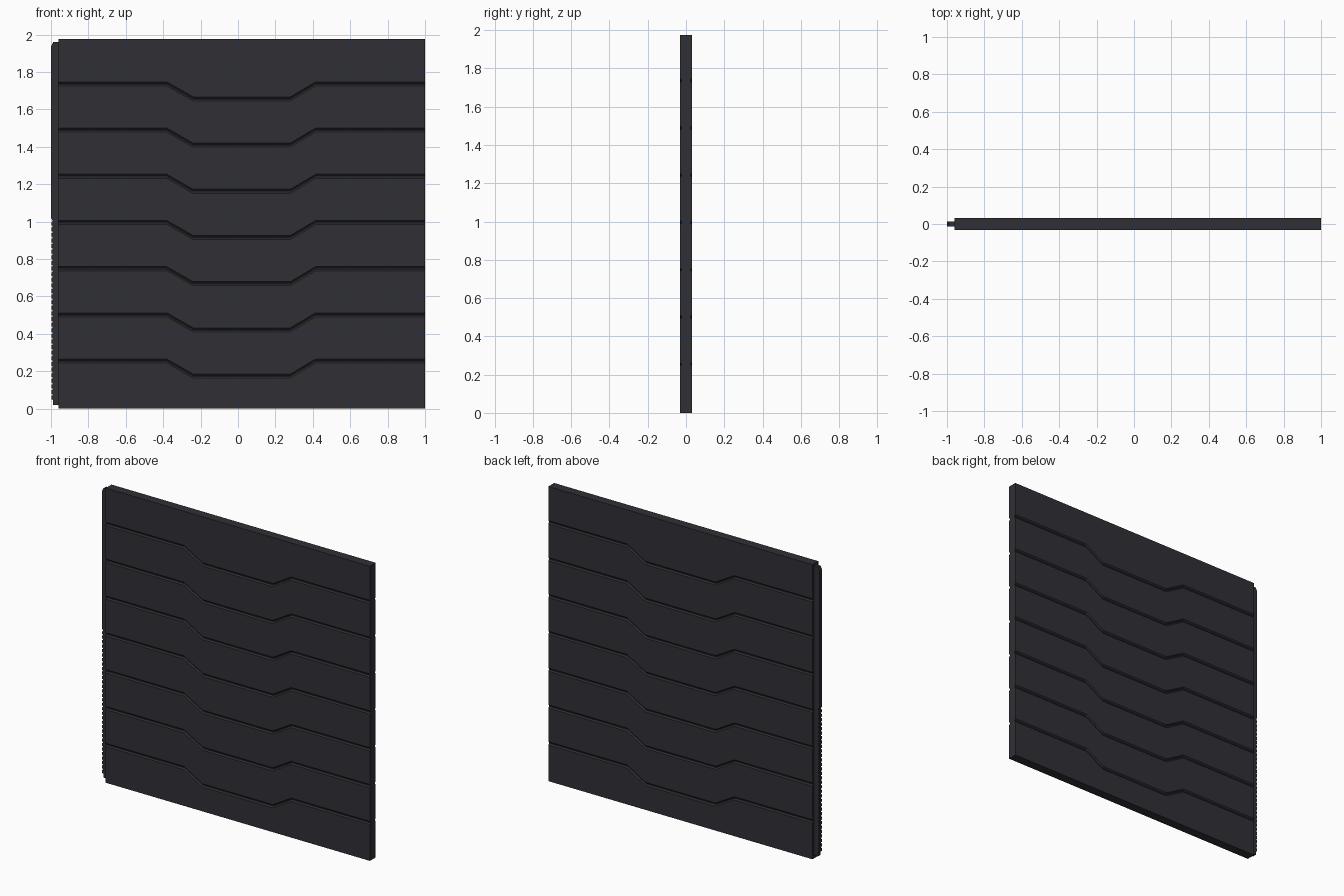
import bpy, bmesh

if "Cube" in bpy.data.objects:
    bpy.data.objects.remove(bpy.data.objects["Cube"])

mat = bpy.data.materials.new("charcoal")
mat.diffuse_color = (0.03, 0.029, 0.035, 1)
mat.use_nodes = True
mat.node_tree.nodes["Principled BSDF"].inputs["Base Color"].default_value = mat.diffuse_color

HALF, TOP, PITCH, DIP = 0.031, 1.975, 0.247, 0.08
GROOVE, DEPTH = 0.011, 0.008


def make_object(name, bm):
    bmesh.ops.recalc_face_normals(bm, faces=bm.faces)
    me = bpy.data.meshes.new(name)
    bm.to_mesh(me)
    bm.free()
    ob = bpy.data.objects.new(name, me)
    me.materials.append(mat)
    bpy.context.collection.objects.link(ob)
    return ob


def loft(name, rings):
    """Bridge equal closed cross-sections and cap both ends."""
    bm = bmesh.new()
    vs = [[bm.verts.new(p) for p in ring] for ring in rings]
    n = len(vs[0])
    for a, b in zip(vs, vs[1:]):
        for i in range(n):
            j = (i + 1) % n
            bm.faces.new((a[i], a[j], b[j], b[i]))
    bm.faces.new(vs[0])
    bm.faces.new(vs[-1])
    return make_object(name, bm)


def panel_section(x, drop):
    # right-hand edge going up, with a V groove at each plank joint
    side = [(HALF, 0.0)]
    for i in range(7):
        z = 0.254 + i * PITCH - drop
        side += [(HALF, z - GROOVE), (HALF - DEPTH, z - 0.003),
                 (HALF - DEPTH, z + 0.003), (HALF, z + GROOVE)]
    side.append((HALF, TOP))
    outline = side + [(-y, z) for y, z in reversed(side)]
    return [(x, y, z) for y, z in outline]


# grooved panel: joints dip across the middle on both faces
stations = [(-0.96, 0), (-0.38, 0), (-0.24, DIP), (0.28, DIP), (0.415, 0), (1.0, 0)]
loft("grooved_panel", [panel_section(x, d) for x, d in stations])

# thin edge tongue with small notches along its lower half
outline = [(-0.95, 0.02), (-0.988, 0.02), (-0.988, 0.045)]
for i in range(32):
    z = 0.05 + i * 0.03
    outline += [(-0.998, z), (-0.998, z + 0.018), (-0.993, z + 0.02), (-0.993, z + 0.028)]
outline += [(-1.0, 1.02), (-1.0, 1.935), (-0.988, 1.96), (-0.95, 1.96)]
loft("edge_tongue", [[(x, y, z) for x, z in outline] for y in (-0.014, 0.014)])
